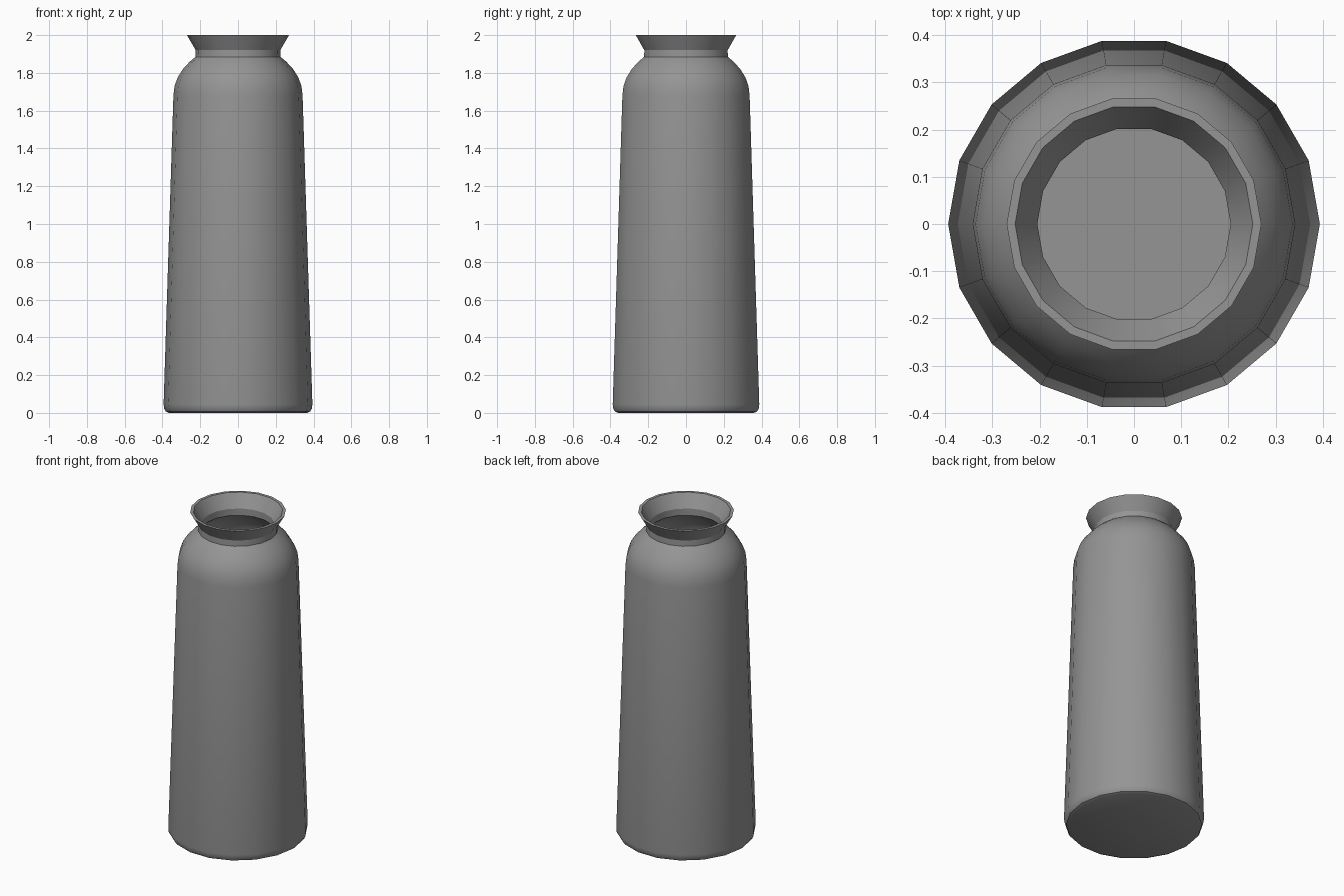
import bpy
import bmesh
import math

cube = bpy.data.objects.get("Cube")
if cube:
    bpy.data.objects.remove(cube, do_unlink=True)

SIDES = 18
WALL = 0.02

grey = bpy.data.materials.new("plain_grey")
grey.use_nodes = True
colour = (0.3, 0.3, 0.3, 1)
grey.diffuse_color = colour
grey.node_tree.nodes["Principled BSDF"].inputs["Base Color"].default_value = colour

# Outer wall, from the base up to the rim (radius, height)
outer = [(0.365, 0), (0.382, 0.007), (0.391, 0.022), (0.394, 0.045),
         (0.342, 1.68), (0.336, 1.73), (0.32, 1.775), (0.292, 1.82),
         (0.255, 1.86), (0.225, 1.885), (0.224, 1.92), (0.27, 2.0)]

# Inner wall, from the rim back down to the hollow floor
inner = [(0.252, 2.0), (0.205, 1.92), (0.205, 1.878), (0.242, 1.845),
         (0.276, 1.81), (0.302, 1.767), (0.316, 1.725), (0.322, 1.68),
         (0.374, 0.045), (0.365, WALL)]


def lathe(name, profile, sides):
    """Turn a profile about z and close both ends with flat discs."""
    bm = bmesh.new()
    rings = []
    for radius, height in profile:
        rings.append([bm.verts.new((radius * math.cos(math.tau * i / sides),
                                    radius * math.sin(math.tau * i / sides),
                                    height)) for i in range(sides)])
    for low, high in zip(rings, rings[1:]):
        for i in range(sides):
            j = (i + 1) % sides
            bm.faces.new((low[i], low[j], high[j], high[i]))
    bm.faces.new(list(reversed(rings[0])))
    bm.faces.new(rings[-1])
    bmesh.ops.recalc_face_normals(bm, faces=bm.faces)
    mesh = bpy.data.meshes.new(name)
    bm.to_mesh(mesh)
    bm.free()
    obj = bpy.data.objects.new(name, mesh)
    bpy.context.collection.objects.link(obj)
    mesh.materials.append(grey)
    return obj


# Hollow bottle with a rounded shoulder, short neck and flared lip
bottle = lathe("bottle", outer + inner, SIDES)
bpy.ops.object.select_all(action="DESELECT")
bottle.select_set(True)
bpy.context.view_layer.objects.active = bottle
bpy.ops.object.shade_smooth_by_angle(angle=math.radians(30))
